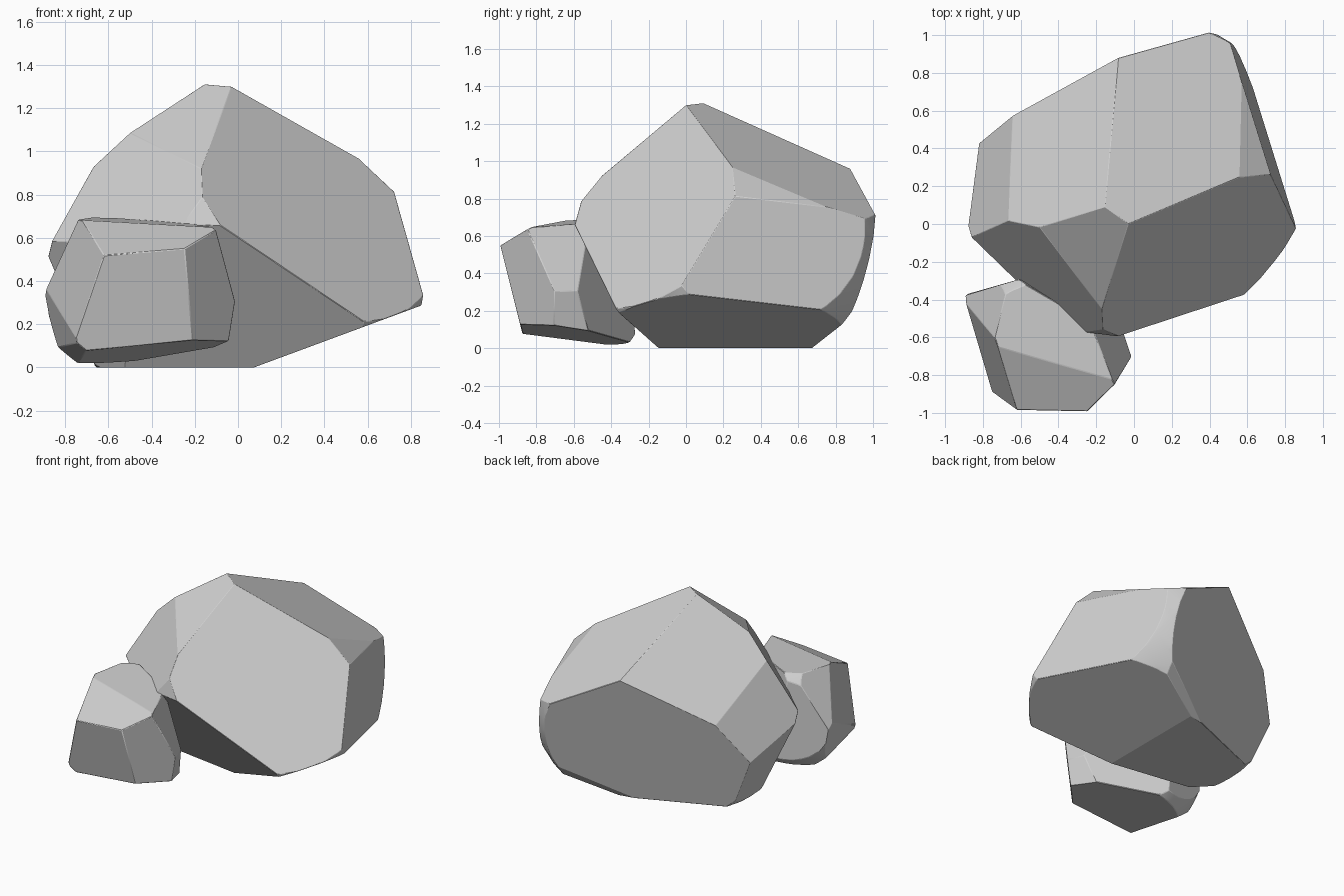
import bpy, bmesh, math
from mathutils import Vector

if "Cube" in bpy.data.objects:
    bpy.data.objects.remove(bpy.data.objects["Cube"])

stone = bpy.data.materials.new("stone_grey")
stone.use_nodes = True
grey = (0.63, 0.63, 0.63, 1)
stone.diffuse_color = grey
stone.node_tree.nodes["Principled BSDF"].inputs["Base Color"].default_value = grey


def boulder(name, centre, radii, cuts, chamfer):
    """Chisel an ellipsoid with flat cuts, each a point and an outward normal."""
    bm = bmesh.new()
    bmesh.ops.create_icosphere(bm, subdivisions=4, radius=1)
    for v in bm.verts:
        v.co = Vector(centre) + Vector([a * b for a, b in zip(v.co, radii)])
    for point, normal in cuts:
        geom = bm.verts[:] + bm.edges[:] + bm.faces[:]
        cut = bmesh.ops.bisect_plane(bm, geom=geom, dist=1e-5, plane_co=point,
                                     plane_no=normal, clear_outer=True)
        rim = [e for e in cut["geom_cut"] if isinstance(e, bmesh.types.BMEdge)]
        if rim:
            bmesh.ops.contextual_create(bm, geom=rim)
    bmesh.ops.remove_doubles(bm, verts=bm.verts, dist=0.008)
    bmesh.ops.recalc_face_normals(bm, faces=bm.faces)
    mesh = bpy.data.meshes.new(name)
    bm.to_mesh(mesh)
    bm.free()
    mesh.materials.append(stone)
    ob = bpy.data.objects.new(name, mesh)
    bpy.context.collection.objects.link(ob)
    # Worn edges between the flat cuts
    bevel = ob.modifiers.new("worn_edges", 'BEVEL')
    bevel.width = chamfer
    bevel.segments = 1
    bevel.limit_method = 'ANGLE'
    bevel.angle_limit = math.radians(22)
    bpy.ops.object.select_all(action='DESELECT')
    ob.select_set(True)
    bpy.context.view_layer.objects.active = ob
    bpy.ops.object.shade_smooth_by_angle(angle=math.radians(15))
    return ob


boulder("large_boulder", (0, .2, .6), (.94, .91, .84), [
    ((-.03, 0, 1.3), (.37, -.41, .35)),      # broad front left face
    ((-.03, 0, 1.3), (.20, .21, .51)),       # top, left side
    ((.55, .16, 1.01), (.09, .04, .10)),     # top left chamfer
    ((-.15, .08, 1.32), (-.22, .14, .27)),   # top, right side
    ((-.03, 0, 1.3), (-.073, -.12, .17)),    # front wedge
    ((-.1, -.585, .7), (-.12, -1, .2)),      # blunt front tip
    ((-.8, -.1, .62), (-.2, -.215, .167)),   # front right shoulder
    ((-.78, -.1, .5), (-.25, -.25, -.15)),   # front right undercut
    ((-.62, .45, .78), (-.175, .049, .085)), # right side, upper
    ((-.85, .2, .45), (-.4, 0, -.17)),       # right side, lower
    ((-.15, .85, .95), (-.1125, .2725, -.07)),  # back
    ((.2, .85, .2), (-.02, .105, -.08)),     # back undercut
    ((.75, .17, .85), (.45, .145, .04)),     # left side
    ((-.1, -.12, 0), (-.07, -.46, -.33)),    # front undercut
    ((.1, 0, .01), (.37, 0, -1)),            # sloping underside
    ((0, 0, 0), (0, 0, -1)),                 # base
], .015)

boulder("small_boulder", (-.45, -.65, .36), (.55, .48, .48), [
    ((-.5, -.5, .68), (.04, -.05, 1)),       # top
    ((-.4, -.72, .675), (-.08, -.45, .88)),  # front slope
    ((-.4, -.995, .56), (0, -1, -.25)),      # front
    ((-.03, -.72, .3), (.7, -.65, -.1)),     # front left
    ((-.05, -.65, .35), (.85, .3, .36)),     # left side, upper
    ((-.03, -.68, .25), (.9, .3, -.15)),     # left side, lower
    ((-.07, -.57, .3), (.5, .85, .1)),       # back left
    ((-.64, -.95, .5), (-.1, -.041, .024)),  # right side
    ((-.73, -.4, .62), (-.85, .2, .5)),      # back right shoulder
    ((-.865, -.48, .3), (-.5, -.1, -.1)),    # right side, lower
    ((-.8, -.6, .1), (-.4, -.1, -.5)),       # right undercut
    ((-.6, -.29, .4), (-.3, 1, 0)),          # back
    ((-.6, -.4, .03), (.1, -.12, -1)),       # base
], .012)
